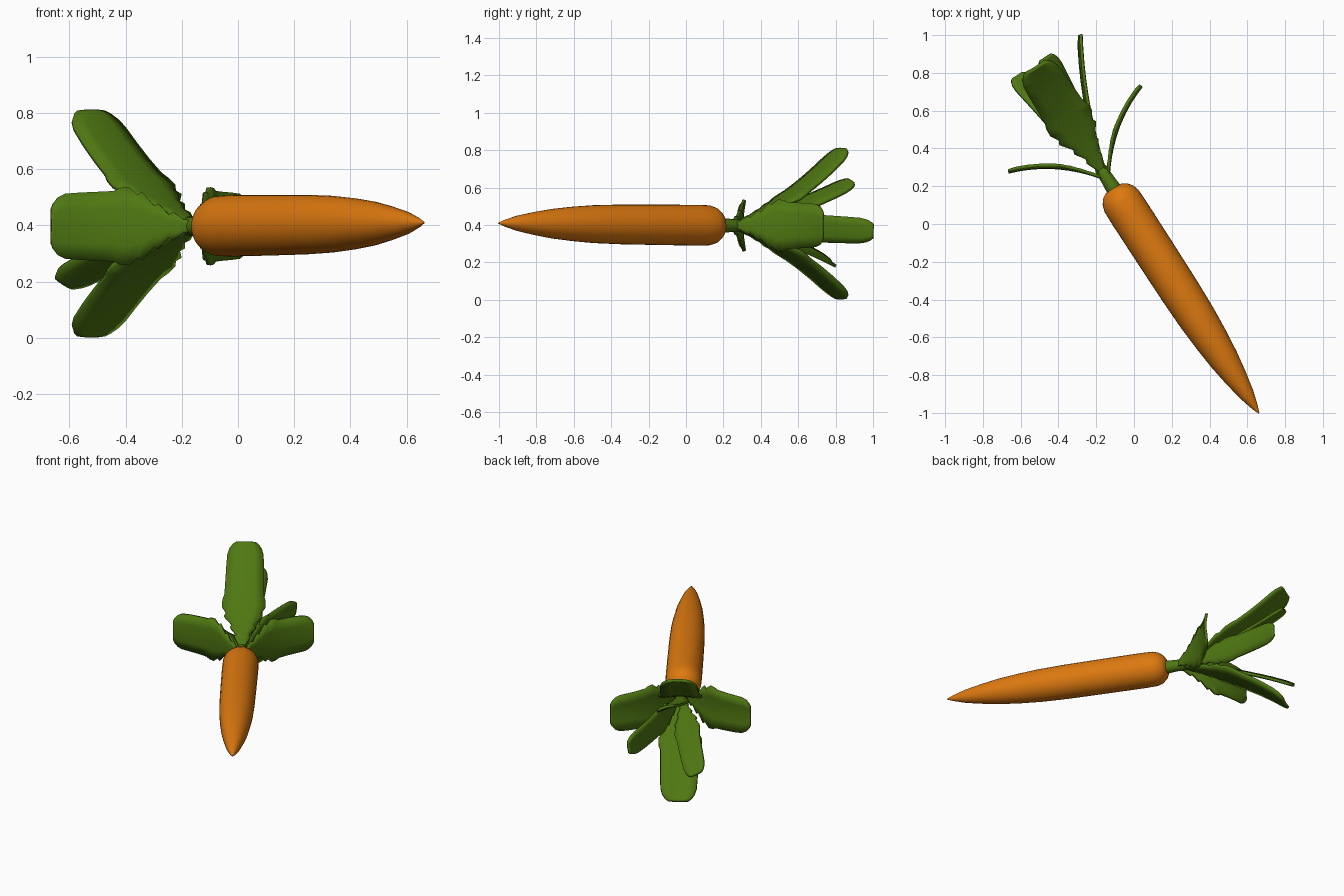
import bpy, bmesh, math
from mathutils import Vector, Matrix

if "Cube" in bpy.data.objects:
    bpy.data.objects.remove(bpy.data.objects["Cube"])

# Local frame: origin at the crown, +y toward the leaves, -y toward the root tip
FRAME = Matrix.Translation((-0.11, 0.19, 0.397)) @ Matrix.Rotation(math.radians(32.9), 4, 'Z')


def material(name, rgb):
    m = bpy.data.materials.new(name)
    m.diffuse_color = (*rgb, 1)
    m.use_nodes = True
    m.node_tree.nodes["Principled BSDF"].inputs["Base Color"].default_value = m.diffuse_color
    return m


ORANGE = material("carrot orange", (0.72, 0.19, 0.005))
GREEN = material("leaf green", (0.078, 0.185, 0.006))


def finish(name, bm, mat, angle):
    bmesh.ops.recalc_face_normals(bm, faces=bm.faces)
    me = bpy.data.meshes.new(name)
    bm.to_mesh(me)
    bm.free()
    ob = bpy.data.objects.new(name, me)
    bpy.context.collection.objects.link(ob)
    ob.matrix_world = FRAME
    me.materials.append(mat)
    bpy.ops.object.select_all(action='DESELECT')
    ob.select_set(True)
    bpy.context.view_layer.objects.active = ob
    bpy.ops.object.shade_smooth_by_angle(angle=math.radians(angle))
    return ob


def lathe(name, profile, mat, sides, rise=0.0, angle=50):
    """Revolve (y, radius) points around the local y axis."""
    bm = bmesh.new()
    rings = []
    for y, r in profile:
        rings.append([bm.verts.new((r * math.cos(k * math.tau / sides), y,
                                    r * math.sin(k * math.tau / sides) - rise * y))
                      for k in range(sides)])
    for a, b in zip(rings, rings[1:]):
        for k in range(sides):
            j = (k + 1) % sides
            bm.faces.new((a[k], a[j], b[j], b[k]))
    bm.faces.new(rings[0])
    bm.faces.new(rings[-1])
    return finish(name, bm, mat, angle)


# (position along leaf, half width): serrated lower half, rounded end
OUTLINE = [(0, .12), (.1, .17), (.17, .36), (.2, .29), (.27, .58), (.3, .52),
           (.38, .88), (.41, .80), (.47, 1.0), (.53, .98), (.57, .90), (.68, .88),
           (.8, .86), (.9, .83), (.95, .74), (.985, .58), (1.0, .44)]


def leaf(name, angle, bend, end, half_width):
    """Broad blade along a bending path, fanned out from the stem at an angle."""
    t0 = math.radians(angle)
    out = Vector((math.cos(t0), 0, math.sin(t0)))
    side = Vector((-math.sin(t0), 0, math.cos(t0)))
    fwd = Vector((0, 1, 0))
    p0, p1, p2 = Vector((.05, 0)), Vector(bend), Vector(end)
    bm = bmesh.new()
    rows = []
    for t, w in OUTLINE:
        p = p0 * (1 - t) ** 2 + p1 * 2 * t * (1 - t) + p2 * t * t
        d = ((p1 - p0) * (1 - t) + (p2 - p1) * t).normalized()
        normal = out * d.x - fwd * d.y
        w *= half_width
        rows.append([bm.verts.new(fwd * p.x + out * p.y + side * (w * f)
                                  - normal * (0.10 * w * f * f))
                     for f in (-1, -.5, 0, .5, 1)])
    for a, b in zip(rows, rows[1:]):
        for k in range(4):
            bm.faces.new((a[k], a[k + 1], b[k + 1], b[k]))
    ob = finish(name, bm, GREEN, 45)
    mod = ob.modifiers.new("thickness", 'SOLIDIFY')
    mod.thickness = 0.016
    mod.offset = 0


# Root: rounded shoulder, long body, tapering point
lathe("root", [(0, .03), (-.003, .05), (-.018, .075), (-.045, .096), (-.08, .107),
               (-.15, .109), (-.4, .108), (-.65, .106), (-.82, .101), (-.95, .092),
               (-1.08, .079), (-1.19, .062), (-1.3, .041), (-1.38, .018),
               (-1.42, .003)], ORANGE, 32, 0.009)

# Stem
lathe("stem", [(-.02, .042), (.05, .036), (.12, .034), (.15, .02)], GREEN, 12)

# Outer leaves: upper and lower are long, the two side leaves curl outward
leaf("upper_leaf", 90, (.455, .125), (.76, .41), .13)
leaf("lower_leaf", 270, (.455, .125), (.76, .39), .13)
leaf("left_leaf", 180, (.29, .17), (.372, .42), .138)
leaf("right_leaf", 0, (.29, .17), (.372, .42), .138)

# Inner leaves: narrower, between the outer ones
for i, (angle, radius) in enumerate([(-6, .30), (72, .25), (242, .23)]):
    leaf(f"inner_leaf_{i + 1}", angle, (.45, radius / 3), (.775, radius), .082)
